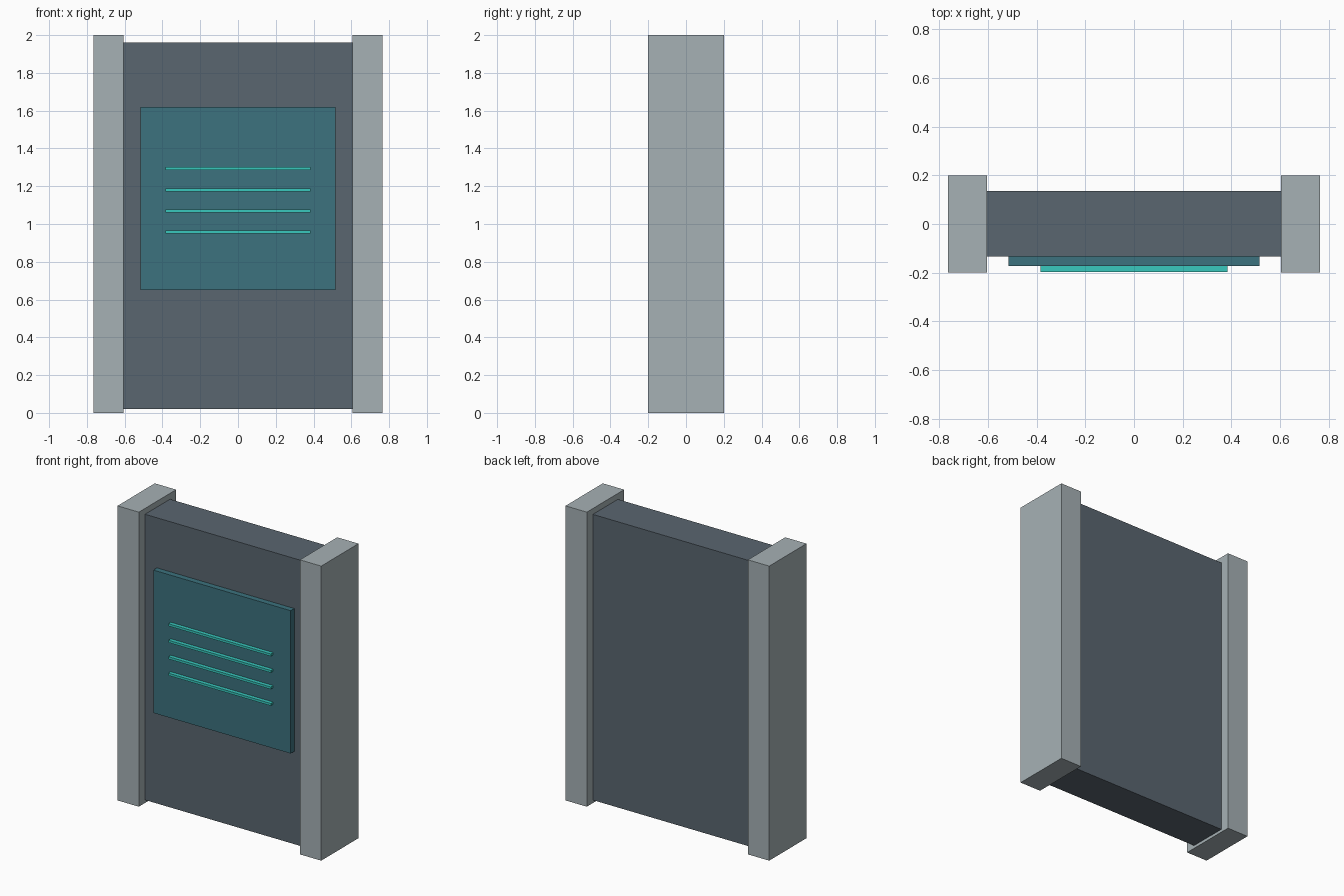
import bpy

if "Cube" in bpy.data.objects:
    bpy.data.objects.remove(bpy.data.objects["Cube"])


def material(name, rgb):
    mat = bpy.data.materials.new(name)
    mat.use_nodes = True
    mat.diffuse_color = (*rgb, 1)
    mat.node_tree.nodes["Principled BSDF"].inputs["Base Color"].default_value = (*rgb, 1)
    return mat


def box(name, low, high, mat):
    """Box between two opposite corners."""
    centre = [(a + b) / 2 for a, b in zip(low, high)]
    bpy.ops.mesh.primitive_cube_add(size=1, location=centre)
    obj = bpy.context.object
    obj.name = name
    obj.scale = [b - a for a, b in zip(low, high)]
    bpy.ops.object.transform_apply(location=False, rotation=False, scale=True)
    obj.data.materials.append(mat)
    return obj


light_grey = material("light grey", (0.381, 0.440, 0.462))
slate = material("slate grey", (0.102, 0.133, 0.162))
teal = material("dark teal", (0.045, 0.168, 0.209))
cyan = material("bright cyan", (0.040, 0.578, 0.515))

# Side posts
box("left_post", (0.605, -0.2, 0), (0.765, 0.2, 2), light_grey)
box("right_post", (-0.765, -0.2, 0), (-0.605, 0.2, 2), light_grey)

# Slab between the posts
box("door_slab", (-0.605, -0.133, 0.02), (0.605, 0.135, 1.96), slate)

# Raised panel on the front
box("front_panel", (-0.516, -0.172, 0.65), (0.516, -0.133, 1.62), teal)

# Evenly spaced bars on the panel
for i in range(4):
    z = 0.957 + 0.112 * i
    box(f"panel_bar_{i + 1}", (-0.385, -0.198, z - 0.008), (0.385, -0.172, z + 0.008), cyan)
